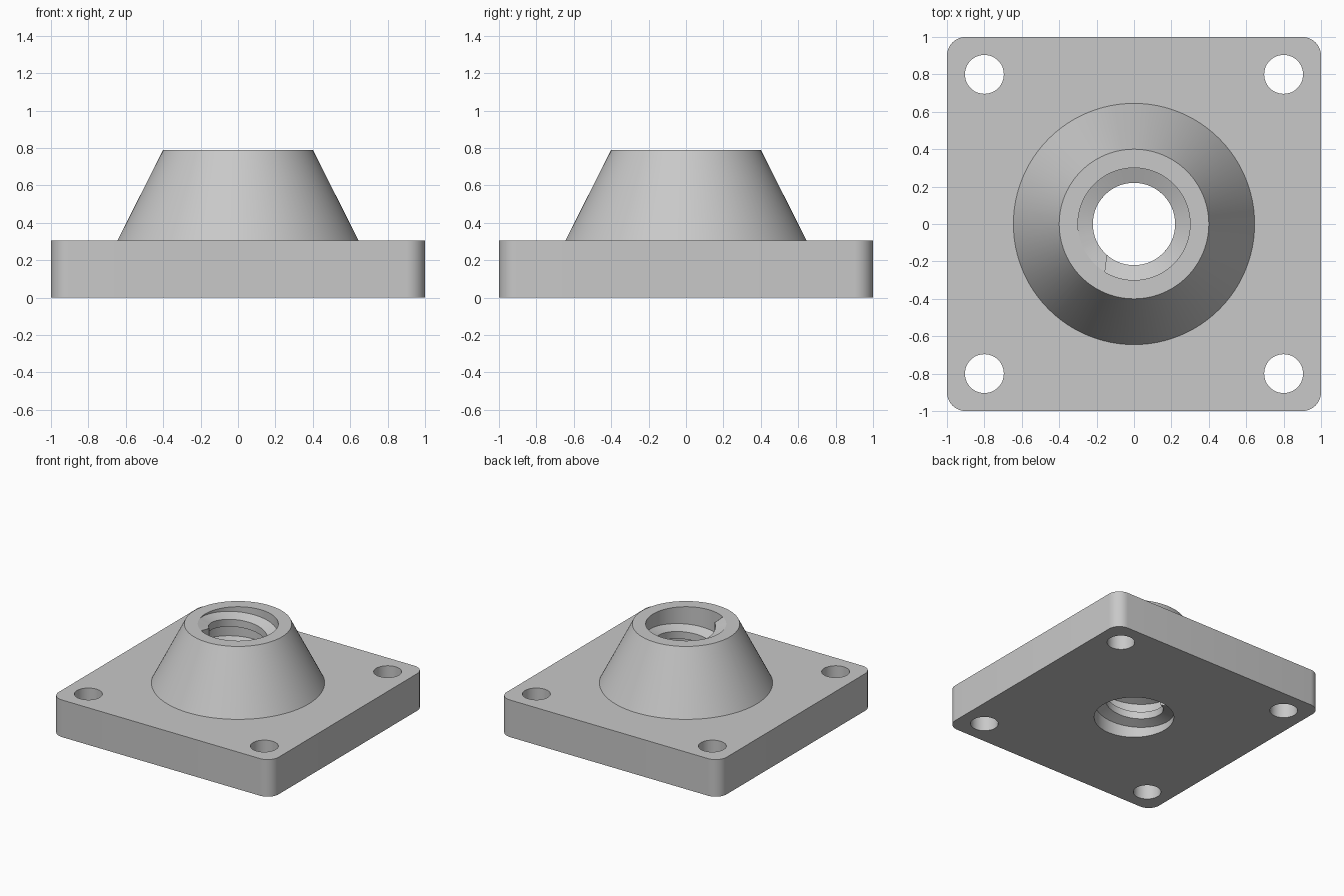
import bpy
import bmesh
from math import cos, sin, radians, pi
from mathutils import Matrix

if "Cube" in bpy.data.objects:
    bpy.data.objects.remove(bpy.data.objects["Cube"], do_unlink=True)

PLATE_H, TOP = 0.305, 0.79
BORE_R, CREST_R = 0.30, 0.22
PITCH = 0.2

grey = bpy.data.materials.new("light_grey")
grey.use_nodes = True
colour = (0.58, 0.58, 0.58, 1)
grey.diffuse_color = colour
grey.node_tree.nodes["Principled BSDF"].inputs["Base Color"].default_value = colour


def make_object(name, bm):
    bmesh.ops.recalc_face_normals(bm, faces=bm.faces)
    mesh = bpy.data.meshes.new(name)
    bm.to_mesh(mesh)
    bm.free()
    mesh.materials.append(grey)
    obj = bpy.data.objects.new(name, mesh)
    bpy.context.collection.objects.link(obj)
    return obj


def frustum(name, x, y, z0, z1, r0, r1, segments):
    bm = bmesh.new()
    bmesh.ops.create_cone(bm, cap_ends=True, segments=segments, radius1=r0, radius2=r1,
                          depth=z1 - z0,
                          matrix=Matrix.Translation((x, y, (z0 + z1) / 2)))
    return make_object(name, bm)


def select_only(obj):
    bpy.ops.object.select_all(action='DESELECT')
    obj.select_set(True)
    bpy.context.view_layer.objects.active = obj


def combine(obj, tool, operation):
    mod = obj.modifiers.new(operation.lower(), 'BOOLEAN')
    mod.operation = operation
    mod.solver = 'EXACT'
    mod.object = tool
    select_only(obj)
    bpy.ops.object.modifier_apply(modifier=mod.name)
    bpy.data.objects.remove(tool, do_unlink=True)


def smooth(obj):
    select_only(obj)
    bpy.ops.object.shade_smooth_by_angle(angle=radians(30))


# Square plate with rounded corners
bm = bmesh.new()
bmesh.ops.create_cube(bm, size=1, matrix=Matrix.Translation((0, 0, PLATE_H / 2))
                      @ Matrix.Diagonal((2, 2, PLATE_H, 1)))
uprights = [e for e in bm.edges if abs(e.verts[0].co.z - e.verts[1].co.z) > 0.1]
bmesh.ops.bevel(bm, geom=uprights, offset=0.1, segments=10, profile=0.5, affect='EDGES')
flange = make_object("flange_body", bm)

# Conical boss, continued down into the plate along its slope
slope = (0.645 - 0.40) / (TOP - PLATE_H)
sunk = 0.1
boss = frustum("boss", 0, 0, PLATE_H - sunk, TOP, 0.645 + slope * sunk, 0.40, 96)
combine(flange, boss, 'UNION')

# Central bore and four bolt holes
combine(flange, frustum("bore", 0, 0, -0.2, 1, BORE_R, BORE_R, 96), 'DIFFERENCE')
for x in (-0.8, 0.8):
    for y in (-0.8, 0.8):
        combine(flange, frustum("bolt_hole", x, y, -0.2, 0.6, 0.104, 0.104, 48), 'DIFFERENCE')
smooth(flange)

# Right-handed internal thread ridge, trimmed flush with the boss top
root_r = BORE_R + 0.002
profile = [(root_r, 0), (CREST_R, -0.03), (CREST_R, -0.09), (root_r, -0.12)]
flush_angle = 199
start, end = 115 - 3 * 360, 233
steps = 320
bm = bmesh.new()
previous = None
for i in range(steps + 1):
    angle = start + (end - start) * i / steps
    z_top = TOP + PITCH * (angle - flush_angle) / 360
    ring = []
    for r, dz in profile:
        a = radians(angle)
        if i == steps:  # upper end face is cut slightly askew
            a += (r - 0.26) * 2.5
        ring.append(bm.verts.new((r * cos(a), r * sin(a), min(TOP, z_top + dz))))
    if previous:
        for j in range(4):
            k = (j + 1) % 4
            bm.faces.new((previous[j], previous[k], ring[k], ring[j]))
    else:
        bm.faces.new(ring)
    previous = ring
bm.faces.new(previous)
thread = make_object("thread_ridge", bm)
select_only(thread)
bpy.ops.object.shade_smooth_by_angle(angle=radians(20))
